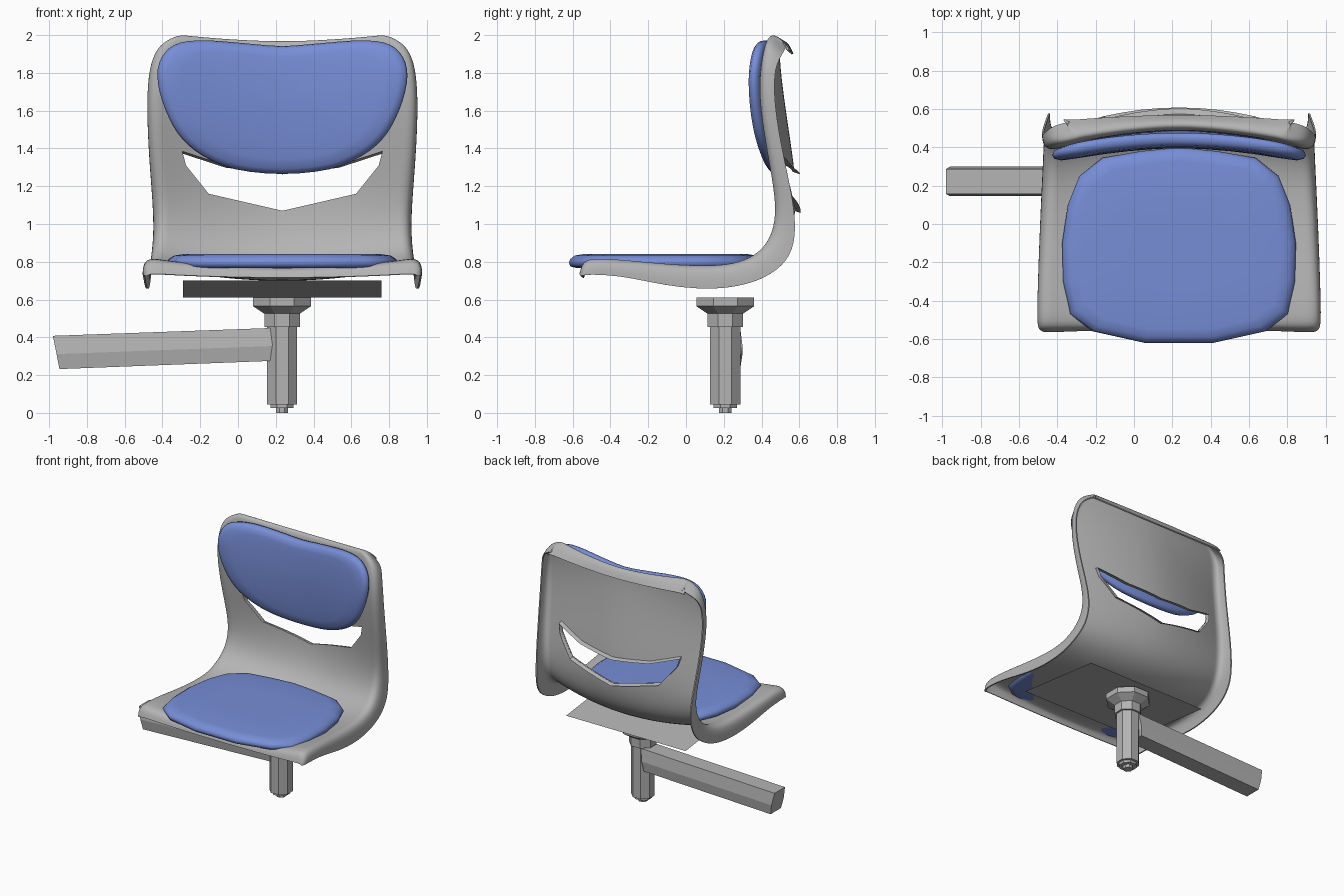
import bpy, bmesh, math
from mathutils import Vector
from mathutils.bvhtree import BVHTree

if "Cube" in bpy.data.objects:
    bpy.data.objects.remove(bpy.data.objects["Cube"])

CX = 0.235  # the chair's own centre line


def material(name, rgb):
    m = bpy.data.materials.new(name)
    m.diffuse_color = (*rgb, 1)
    m.use_nodes = True
    m.node_tree.nodes["Principled BSDF"].inputs["Base Color"].default_value = m.diffuse_color
    return m


GREY = material("grey plastic", (0.455, 0.455, 0.455))
BLUE = material("blue fabric", (0.185, 0.27, 0.68))


def make(name, verts, faces, mat, smooth=None):
    me = bpy.data.meshes.new(name)
    me.from_pydata([tuple(v) for v in verts], [], faces)
    bm = bmesh.new()
    bm.from_mesh(me)
    bmesh.ops.recalc_face_normals(bm, faces=bm.faces)
    bm.to_mesh(me)
    bm.free()
    ob = bpy.data.objects.new(name, me)
    bpy.context.collection.objects.link(ob)
    me.materials.append(mat)
    if smooth:
        shade(ob, smooth)
    return ob


def activate(ob):
    bpy.ops.object.select_all(action='DESELECT')
    ob.select_set(True)
    bpy.context.view_layer.objects.active = ob


def shade(ob, angle):
    activate(ob)
    bpy.ops.object.shade_smooth_by_angle(angle=math.radians(angle))


def modify(ob, kind, **settings):
    m = ob.modifiers.new(kind.lower(), kind)
    for k, v in settings.items():
        setattr(m, k, v)
    activate(ob)
    bpy.ops.object.modifier_apply(modifier=m.name)


def loft(name, rings, mat, closed=True, caps=True, smooth=None):
    n = len(rings[0])
    verts = [p for r in rings for p in r]
    faces = []
    for i in range(len(rings) - 1):
        for j in range(n if closed else n - 1):
            k = (j + 1) % n
            faces.append((i * n + j, i * n + k, (i + 1) * n + k, (i + 1) * n + j))
    if caps:
        faces += [tuple(range(n)), tuple(range(len(verts) - n, len(verts)))]
    return make(name, verts, faces, mat, smooth)


def mirrored(half):
    """Closed outline from a half outline whose ends lie on the centre line."""
    return half + [(-x, y) for x, y in half[-2:0:-1]]


def rounded(pts, steps):
    """Closed Catmull-Rom curve through the outline points."""
    out, n = [], len(pts)
    for i in range(n):
        a, b, c, d = (Vector(pts[(i + k) % n]) for k in (-1, 0, 1, 2))
        for s in range(steps):
            t = s / steps
            out.append(tuple(.5 * (2 * b + (c - a) * t + (2 * a - 5 * b + 4 * c - d) * t * t
                                   + (3 * b - a - 3 * c + d) * t ** 3)))
    return out


# Shell: stations from front lip to top lip
# crest y, crest z, lip y, lip z, centre y, centre z, half width
stations = [
    (-.56, .735, -.555, .725, -.545, .715, .71),
    (-.545, .79, -.55, .725, -.535, .75, .725),
    (-.51, .82, -.52, .735, -.50, .768, .737),
    (-.30, .805, -.33, .725, -.30, .74, .732),
    (-.10, .785, -.12, .675, -.10, .715, .725),
    (.10, .775, .12, .65, .10, .70, .715),
    (.25, .785, .32, .675, .28, .705, .705),
    (.37, .83, .46, .735, .42, .755, .70),
    (.45, .92, .56, .83, .52, .85, .685),
    (.48, 1.05, .585, .98, .57, .99, .675),
    (.465, 1.2, .56, 1.16, .585, 1.15, .685),
    (.435, 1.36, .52, 1.34, .57, 1.32, .70),
    (.395, 1.6, .475, 1.58, .53, 1.58, .712),
    (.39, 1.76, .465, 1.74, .507, 1.75, .708),
    (.405, 1.88, .475, 1.84, .495, 1.86, .693),
    (.425, 1.965, .51, 1.90, .495, 1.92, .66),
    (.45, 2.003, .53, 1.94, .51, 1.97, .57),
    (.495, 1.985, .535, 1.94, .54, 1.955, .58),
    (.54, 1.92, .545, 1.915, .565, 1.90, .60),
]
rows = []
for i, (ay, az, by, bz, cy, cz, w) in enumerate(stations):
    A, B, C = Vector((0, ay, az)), Vector((0, by, bz)), Vector((0, cy, cz))
    power = 2 if i < 9 else 1.7
    half = []
    for f in (0, .25, .5, .7, .85, .95, 1):
        half.append(C.lerp(A, f ** power) + Vector((f * (w - .05), 0, 0)))
    for inset, k in ((.012, .12), (0, .6), (0, 1)):
        half.append(A.lerp(B, k) + Vector((w - inset, 0, 0)))
    left = [Vector((-p.x, p.y, p.z)) for p in half[:0:-1]]
    rows.append([p + Vector((CX, 0, 0)) for p in left + half])
shell = loft("seat_shell", rows, GREY, closed=False, caps=False)
modify(shell, 'SUBSURF', levels=2)
tree = BVHTree.FromPolygons([v.co.copy() for v in shell.data.vertices],
                            [tuple(p.vertices) for p in shell.data.polygons])
modify(shell, 'SOLIDIFY', thickness=.01, offset=0, use_even_offset=False)

# Smile shaped opening in the backrest
hole = mirrored([(0, 1.275), (.3, 1.31), (.53, 1.385), (.51, 1.31), (.39, 1.16), (0, 1.07)])
cutter = loft("opening_cutter", [[(CX + x, y, z) for x, z in hole] for y in (.25, .9)], GREY)
cutter.hide_render = True
modify(shell, 'BOOLEAN', object=cutter, operation='DIFFERENCE', solver='EXACT')
bpy.data.objects.remove(cutter)
shade(shell, 40)

# Thin lip folded backward around the opening
front, back = [], []
for i, (x, z) in enumerate(hole):
    x2, z2 = hole[(i + 1) % len(hole)]
    for s in range(4):
        px, pz = CX + x + (x2 - x) * s / 4, z + (z2 - z) * s / 4
        hit = tree.ray_cast(Vector((px, .3, pz)), Vector((0, 1, 0)))[0]
        y = hit.y if hit else .55
        front.append((px, y, pz))
        back.append((px, y + .035, pz - .012))
loft("opening_lip", [front, back], GREY, caps=False, smooth=30)

# Seat cushion
seat = mirrored([(0, .40), (.2, .38), (.4, .345), (.52, .25), (.58, .1), (.61, -.1),
                 (.605, -.3), (.57, -.47), (.45, -.56), (.18, -.62), (0, -.62)])
rings = []
for s, z in ((.93, .768), (.985, .775), (1, .797), (.985, .815), (.94, .833), (.86, .84), (.4, .841)):
    rings.append([(CX + x * s, -.1 + (y + .1) * s, z) for x, y in seat])
loft("seat_cushion", rings, BLUE, smooth=60)

# Back cushion, bowed to follow the shell
pad = rounded(mirrored([(0, 1.942), (.2, 1.957), (.4, 1.972), (.54, 1.96), (.62, 1.91),
                        (.66, 1.82), (.65, 1.70), (.60, 1.56), (.53, 1.45), (.42, 1.36),
                        (.25, 1.29), (0, 1.265)]), 3)
rings = []
for s, d in ((.3, .07), (.93, .07), (.985, .06), (1, .04), (.985, .02), (.93, .004),
             (.8, 0), (.6, 0), (.4, 0), (.2, 0), (.04, 0)):
    ring = []
    for x, z in pad:
        x, z = x * s, 1.66 + (z - 1.66) * s
        y = .395 - .075 * (abs(x) / .65) ** 1.8 + .035 * ((z - 1.7) / .4) ** 2
        ring.append((CX + x, y + d, z))
    rings.append(ring)
loft("back_cushion", rings, BLUE, smooth=60)

# Tilted mounting plate under the seat, a single sheet
make("mounting_plate", [(-.29, -.33, .70), (-.29, .42, .61), (.76, .42, .61), (.76, -.33, .70)],
     [(0, 1, 2, 3)], GREY)

# Eight sided post with foot, collar and flange
rings = []
for r, z in ((.033, 0), (.033, .025), (.062, .025), (.062, .045), (.08, .045), (.08, .455),
             (.094, .455), (.094, .525), (.153, .565), (.153, .61)):
    r /= math.cos(math.pi / 8)
    rings.append([(.233 + r * math.cos((k + .5) * math.pi / 4),
                   .208 + r * math.sin((k + .5) * math.pi / 4), z) for k in range(8)])
loft("post", rings, GREY)

# Side arm, a six sided beam
section = [(-.065, 0), (-.077, .45), (-.065, 1), (.065, 1), (.077, .45), (.065, 0)]
ends = [((-.945, .232), (-.98, .408)), ((.17, .275), (.195, .45))]
rings = [[(b[0] + (t[0] - b[0]) * h, .222 + y, b[1] + (t[1] - b[1]) * h) for y, h in section]
         for b, t in ends]
loft("side_arm", rings, GREY)
